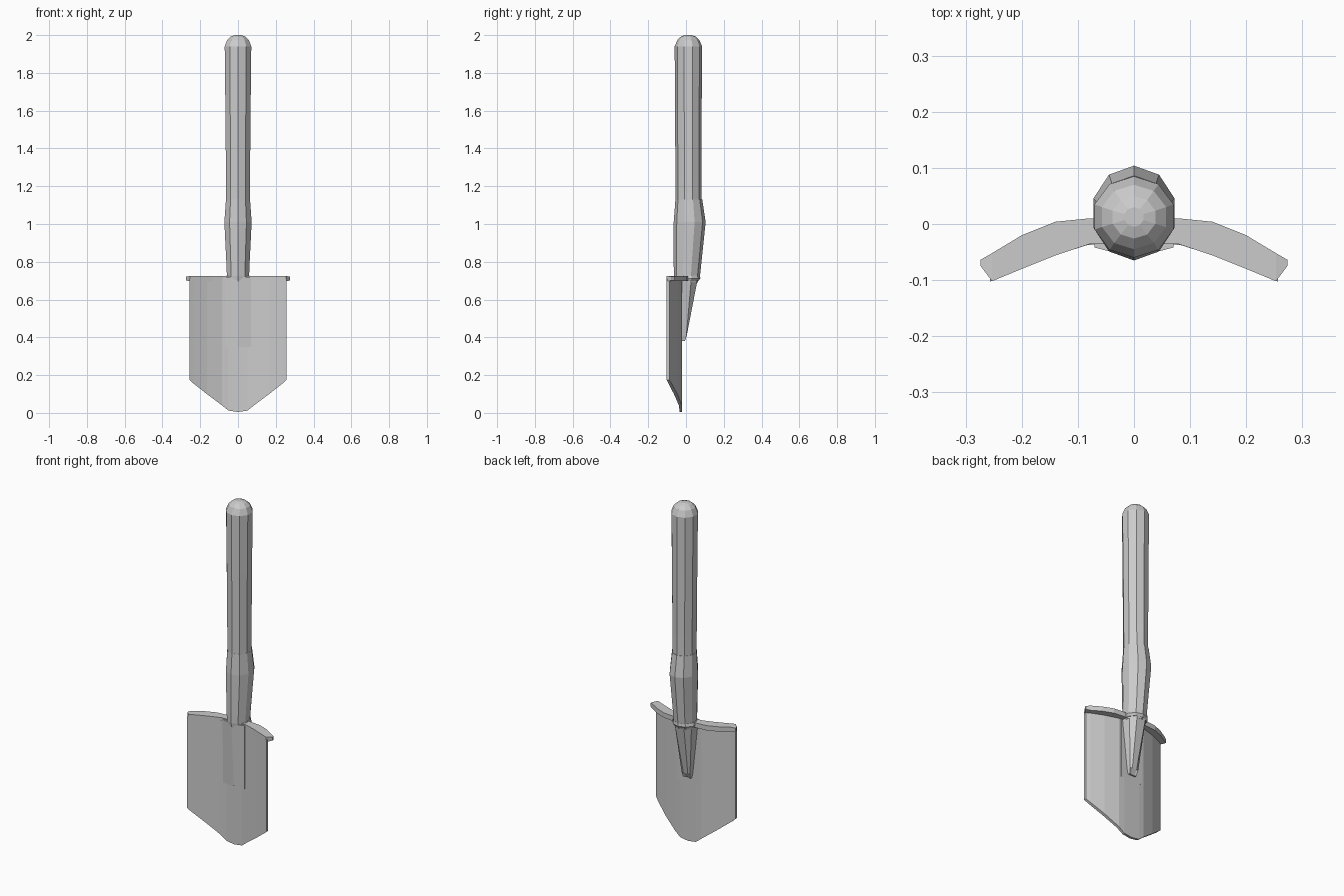
import bpy, bmesh, math


def make_object(name, bm):
    bmesh.ops.recalc_face_normals(bm, faces=bm.faces)
    mesh = bpy.data.meshes.new(name)
    bm.to_mesh(mesh)
    bm.free()
    ob = bpy.data.objects.new(name, mesh)
    bpy.context.collection.objects.link(ob)
    return ob


def loft(name, rings, closed=True):
    """Skin a list of equal-length point loops and cap both ends."""
    bm = bmesh.new()
    rows = [[bm.verts.new(p) for p in ring] for ring in rings]
    n = len(rows[0])
    for a, b in zip(rows, rows[1:]):
        for i in range(n):
            j = (i + 1) % n
            bm.faces.new((a[i], a[j], b[j], b[i]))
    bm.faces.new(rows[0])
    bm.faces.new(rows[-1])
    return make_object(name, bm)


def oval(z, rx, y0, y1, sides=10):
    cy, ry = (y0 + y1) / 2, (y1 - y0) / 2
    return [(rx * math.sin(2 * math.pi * i / sides),
             cy - ry * math.cos(2 * math.pi * i / sides), z) for i in range(sides)]


def mirrored(half):
    """Complete a list of (x, ...) stations across x = 0."""
    return [(-s[0], *s[1:]) for s in reversed(half) if s[0] > 0] + half


# Wooden grip with rounded top
loft("grip", [oval(*r) for r in [
    (1.10, 0.066, -0.055, 0.083), (1.25, 0.067, -0.056, 0.082),
    (1.60, 0.070, -0.058, 0.083), (1.94, 0.074, -0.060, 0.085),
    (1.975, 0.060, -0.045, 0.070), (1.993, 0.040, -0.026, 0.050),
    (2.0, 0.018, -0.005, 0.030)]])

# Swollen metal socket
loft("socket", [oval(*r) for r in [
    (0.69, 0.060, -0.058, 0.062), (0.725, 0.062, -0.064, 0.074),
    (0.78, 0.064, -0.065, 0.080), (1.01, 0.076, -0.065, 0.104),
    (1.13, 0.067, -0.056, 0.086)]])

# Tapering spine on the back of the blade
loft("back_spine", [[(-w, -0.03, z), (w, -0.03, z), (w * 0.85, b * 0.45, z),
                     (w * 0.45, b, z), (-w * 0.45, b, z), (-w * 0.85, b * 0.45, z)]
                    for z, w, b in [(0.38, 0.026, -0.012), (0.41, 0.032, 0.004),
                                    (0.72, 0.066, 0.064)]])

# Raised strap on the front of the blade
loft("front_strap", [[(-0.07, -0.02, z), (-0.07, e, z), (0, f, z),
                      (0.07, e, z), (0.07, -0.02, z)]
                     for z, e, f in [(0.35, -0.039, -0.040), (0.72, -0.042, -0.060)]])

# Curved blade with pointed bottom: x, front y, back y, bottom z
stations = mirrored([(0.0, -0.034, -0.020, 0.005), (0.05, -0.034, -0.020, 0.012),
                     (0.085, -0.038, -0.022, 0.04), (0.165, -0.064, -0.046, 0.10),
                     (0.235, -0.093, -0.076, 0.155), (0.257, -0.103, -0.088, 0.175)])
loft("blade", [[(x, f, zb), (x, b, zb), (x, b, 0.71), (x, f, 0.71)]
               for x, f, b, zb in stations])

# Foot rest rolled over the top edge: x, front y, back y, half height
lip = mirrored([(0.0, -0.034, 0.012, 0.014), (0.08, -0.036, 0.010, 0.014),
                (0.14, -0.056, 0.004, 0.014), (0.20, -0.080, -0.020, 0.014),
                (0.253, -0.102, -0.052, 0.014), (0.274, -0.074, -0.064, 0.010)])
loft("foot_rest", [[(x, f, 0.711 - h), (x, b, 0.711 - h),
                    (x, b, 0.711 + h), (x, f, 0.711 + h)] for x, f, b, h in lip])

# Collar where the socket meets the foot rest
loft("collar", [oval(*r) for r in [(0.698, 0.064, -0.058, 0.066),
                                   (0.712, 0.070, -0.060, 0.076),
                                   (0.728, 0.064, -0.060, 0.074)]])
